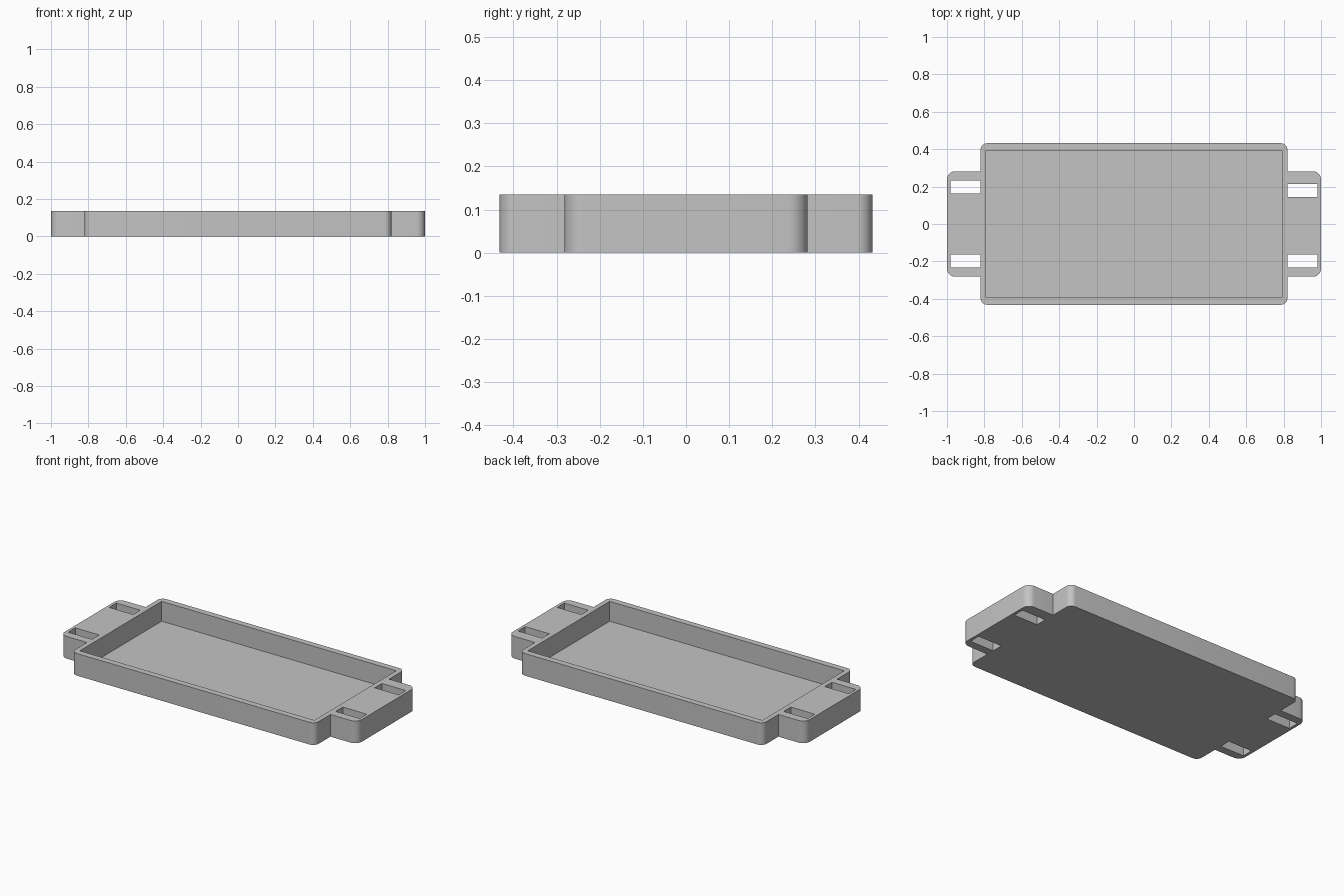
import bpy, bmesh, math

if "Cube" in bpy.data.objects:
    bpy.data.objects.remove(bpy.data.objects["Cube"])

H = 0.135      # overall height
FLOOR = 0.014  # tray floor thickness

grey = bpy.data.materials.new("light grey plastic")
grey.diffuse_color = (0.55, 0.55, 0.55, 1)
grey.use_nodes = True
grey.node_tree.nodes["Principled BSDF"].inputs["Base Color"].default_value = grey.diffuse_color


def arc(cx, cy, r, start, steps=8):
    """Quarter circle running counter-clockwise from the start angle."""
    return [(cx + r * math.cos(math.radians(start + 90 * i / steps)),
             cy + r * math.sin(math.radians(start + 90 * i / steps)))
            for i in range(steps + 1)]


def prism(name, outline, z0, z1):
    """Extrude a flat outline from z0 to z1."""
    bm = bmesh.new()
    base = bm.faces.new([bm.verts.new((x, y, z0)) for x, y in outline])
    top = bmesh.ops.extrude_face_region(bm, geom=[base])["geom"]
    bmesh.ops.translate(bm, vec=(0, 0, z1 - z0),
                        verts=[g for g in top if isinstance(g, bmesh.types.BMVert)])
    bmesh.ops.recalc_face_normals(bm, faces=bm.faces)
    mesh = bpy.data.meshes.new(name)
    bm.to_mesh(mesh)
    bm.free()
    mesh.materials.append(grey)
    obj = bpy.data.objects.new(name, mesh)
    bpy.context.collection.objects.link(obj)
    return obj


def box(name, x0, x1, y0, y1, z0, z1):
    return prism(name, [(x0, y0), (x1, y0), (x1, y1), (x0, y1)], z0, z1)


# Outline quarter: rounded ear corner, inner step, rounded tray corner
BX, BY, BR = 0.82, 0.432, 0.036
EX, EY, ER = 1.0, 0.282, 0.045
quarter = arc(EX - ER, EY - ER, ER, 0) + [(BX, EY)] + arc(BX - BR, BY - BR, BR, 0)
half = quarter + [(-x, y) for x, y in reversed(quarter)]
outline = half + [(-x, -y) for x, y in half]
tray = prism("tray", outline, 0, H)

# Cutters: tray cavity and the four strap slots
cutters = [box("cavity_cutter", -0.79, 0.79, -0.394, 0.394, FLOOR, H + 0.1)]
for side, y0 in ((-1, 0.163), (-1, -0.232), (1, 0.144), (1, -0.232)):
    x0, x1 = sorted((side * 0.82, side * 0.982))
    cutters.append(box("slot_cutter", x0, x1, y0, y0 + 0.069, -0.1, H + 0.1))

for cutter in cutters:
    cutter.hide_render = True
    cutter.hide_set(True)
    mod = tray.modifiers.new(cutter.name, "BOOLEAN")
    mod.operation = "DIFFERENCE"
    mod.solver = "EXACT"
    mod.object = cutter

# Apply the cuts, remove the helpers and smooth only the rounded corners
bpy.context.view_layer.objects.active = tray
tray.select_set(True)
for mod in list(tray.modifiers):
    bpy.ops.object.modifier_apply(modifier=mod.name)
for cutter in cutters:
    bpy.data.objects.remove(cutter)
bpy.ops.object.shade_smooth_by_angle(angle=math.radians(30))
